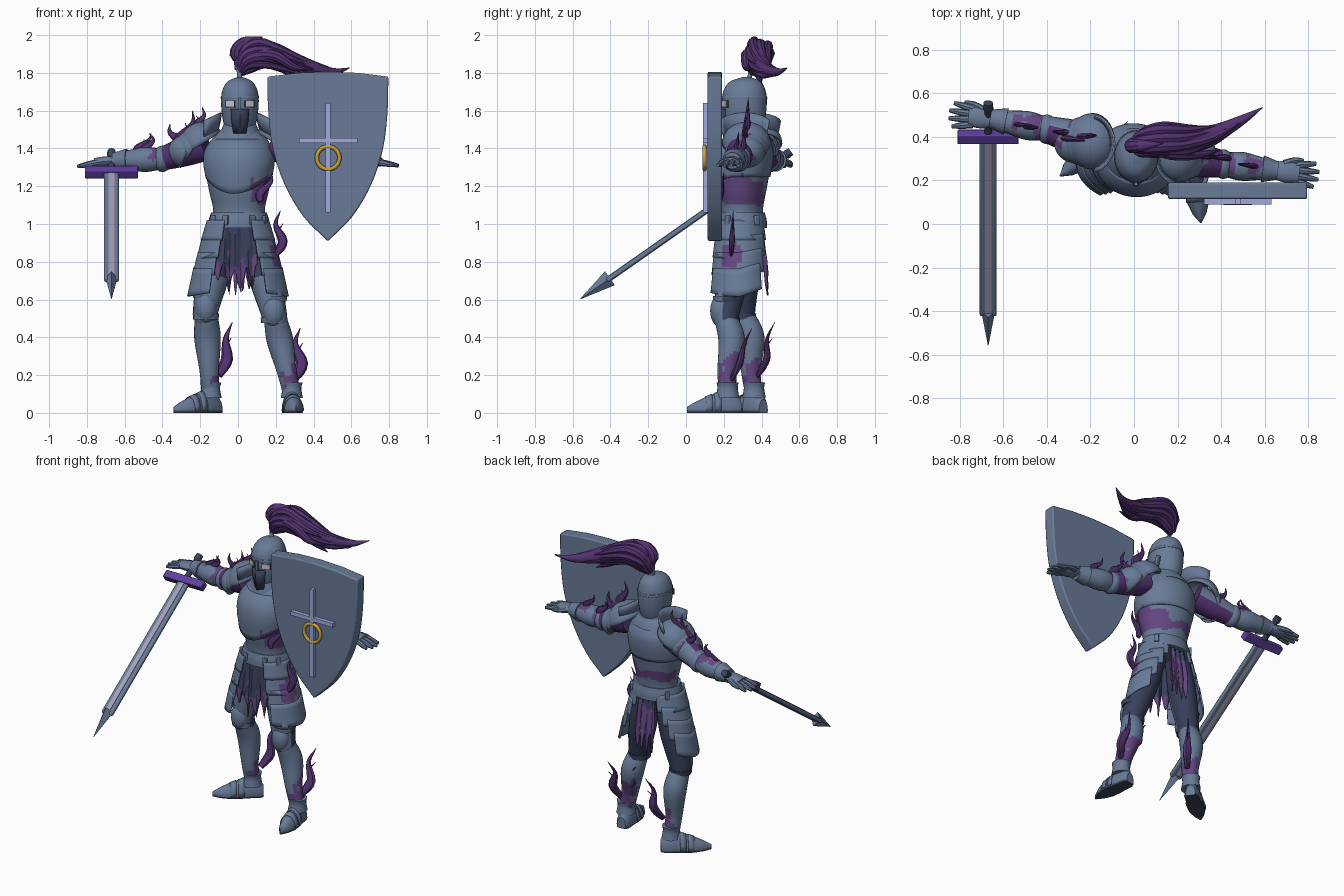
import bpy, bmesh, random
from math import sin, cos, pi, radians
from mathutils import Vector, Matrix, noise

random.seed(4)
if "Cube" in bpy.data.objects:
    bpy.data.objects.remove(bpy.data.objects["Cube"])

# Materials
MATS = {}
for label, rgb in {"steel": (104, 122, 150), "dark_steel": (60, 68, 86), "navy_cloth": (60, 66, 92),
                   "flame_purple": (84, 54, 112), "purple_paint": (100, 72, 128), "guard_violet": (96, 66, 160),
                   "lavender": (160, 170, 220), "gold": (205, 160, 55), "eye_pale": (205, 195, 205),
                   "fuller_grey": (162, 158, 184)}.items():
    m = bpy.data.materials.new(label)
    m.use_nodes = True
    col = [(v / 255) ** 2.2 for v in rgb] + [1]
    m.diffuse_color = col
    m.node_tree.nodes["Principled BSDF"].inputs["Base Color"].default_value = col
    MATS[label] = m

# Flames: base, tip, width, sideways sway
FLAMES = [((-.22, .4, 1.46), (-.19, .41, 1.62), .024, (-.03, 0, 0)), ((-.3, .41, 1.38), (-.36, .43, 1.53), .028, (.03, 0, 0)),
          ((-.3, .4, 1.38), (-.24, .38, 1.6), .028, (-.03, 0, 0)), ((-.46, .45, 1.36), (-.47, .44, 1.48), .022, (-.03, 0, 0)),
          ((-.54, .46, 1.37), (-.46, .45, 1.48), .016, (-.02, 0, 0)), ((.24, .32, 1.46), (.22, .33, 1.67), .03, (.03, 0, 0)),
          ((.33, .3, 1.38), (.34, .32, 1.57), .03, (-.03, .01, 0)), ((.42, .28, 1.37), (.36, .33, 1.5), .026, (.02, .01, 0)),
          ((.55, .26, 1.37), (.48, .28, 1.49), .02, (.02, 0, 0)), ((.2, .24, .84), (.225, .25, 1.07), .026, (.03, 0, 0)),
          ((.12, .18, 1.12), (.18, .2, 1.27), .024, (-.02, 0, 0)), ((-.1, .38, .2), (-.03, .47, .48), .032, (.02, .02, 0)),
          ((.3, .24, .18), (.33, .35, .45), .032, (.03, .01, 0)), ((.24, .27, .28), (.16, .3, .44), .026, (-.02, 0, 0))]


def patchy(c, n):
    """Stain the armour around each flame, wider for bigger flames."""
    near = min((c - Vector(f[0])).length / f[2] for f in FLAMES)
    return "purple_paint" if near < 2.5 + 1.3 * noise.noise(c * 22) else None


def finish(bm, name, mat, rule=None, solid=0, bevel=0):
    """Turn a bmesh into an object; rule(center, normal) may name another material."""
    bmesh.ops.recalc_face_normals(bm, faces=bm.faces)
    bm.normal_update()
    names = [mat]
    for f in bm.faces:
        pick = (rule and rule(f.calc_center_median(), f.normal)) or mat
        if pick not in names:
            names.append(pick)
        f.material_index = names.index(pick)
    me = bpy.data.meshes.new(name)
    bm.to_mesh(me)
    bm.free()
    for n in names:
        me.materials.append(MATS[n])
    me.shade_smooth()
    me.set_sharp_from_angle(angle=radians(35))
    ob = bpy.data.objects.new(name, me)
    bpy.context.collection.objects.link(ob)
    if solid:
        ob.modifiers.new("thickness", "SOLIDIFY").thickness = solid
    if bevel:
        mod = ob.modifiers.new("edge", "BEVEL")
        mod.width, mod.segments = bevel, 2
    return ob


def skin(name, rings, mat, rule=None, wrap=True, solid=0):
    """Bridge equal rings of points; closed rings are capped."""
    bm = bmesh.new()
    vs = [[bm.verts.new(p) for p in r] for r in rings]
    n = len(vs[0])
    for a, b in zip(vs, vs[1:]):
        for i in range(n if wrap else n - 1):
            j = (i + 1) % n
            bm.faces.new((a[i], a[j], b[j], b[i]))
    if wrap and not solid:
        bm.faces.new(vs[0])
        bm.faces.new(vs[-1])
    return finish(bm, name, mat, rule, solid)


def smooth(pts, steps=4):
    """Catmull-Rom interpolation of tuples of any length."""
    p = [Vector(q) for q in pts]
    p = [2 * p[0] - p[1]] + p + [2 * p[-1] - p[-2]]
    out = []
    for a, b, c, d in zip(p, p[1:], p[2:], p[3:]):
        for k in range(steps):
            t = k / steps
            out.append(b + (c - a) * t / 2 + (a * 2 - b * 5 + c * 4 - d) * t * t / 2
                       + (b * 3 - a - c * 3 + d) * t ** 3 / 2)
    return out + [p[-2]]


def tube(name, pts, mat, seg=14, flat=1, up=(0, 1, 0), rule=None, steps=4):
    """Round limb through (x, y, z, radius) points."""
    q = smooth(pts, steps)
    rings = []
    for i, v in enumerate(q):
        t = (q[min(i + 1, len(q) - 1)] - q[max(i - 1, 0)]).to_3d().normalized()
        side = t.cross(Vector(up)).normalized()
        nor = side.cross(t)
        r = max(v[3], .002)
        rings.append([v.to_3d() + r * (cos(a) * side + flat * sin(a) * nor)
                      for a in (2 * pi * k / seg for k in range(seg))])
    return skin(name, rings, mat, rule)


def loft(name, rows, mat, seg=32, yaw=0, dip=0, rule=None, solid=0, steps=4):
    """Stacked ellipses (z, rx, ry, cx, cy); dip pulls the first rings down to a front point."""
    rot = Matrix.Rotation(yaw, 3, "Z")
    rings = []
    for i, (z, rx, ry, cx, cy) in enumerate(smooth(rows, steps)):
        drop = dip * max(0, 1 - i / 6)
        rings.append([Vector((cx, cy, z)) + rot @ Vector((rx * sin(a), -ry * cos(a), -drop * max(0, cos(a)) ** 2))
                      for a in (2 * pi * k / seg for k in range(seg))])
    return skin(name, rings, mat, rule, True, solid)


def ball(name, loc, size, mat, turn=0, half=False, rule=None):
    bm = bmesh.new()
    bmesh.ops.create_uvsphere(bm, u_segments=28, v_segments=16, radius=1)
    if half:
        bmesh.ops.delete(bm, geom=[v for v in bm.verts if v.co.z < -.1], context="VERTS")
    bm.transform(Matrix.Translation(loc) @ Matrix.Rotation(turn, 4, "Y") @ Matrix.Diagonal((*size, 1)))
    return finish(bm, name, mat, rule, .012 if half else 0)


def box(name, loc, size, mat, tilt=0, yaw=0, bevel=0):
    bm = bmesh.new()
    bmesh.ops.create_cube(bm, size=1)
    bm.transform(Matrix.Translation(loc) @ Matrix.Rotation(yaw, 4, "Z") @ Matrix.Rotation(tilt, 4, "X")
                 @ Matrix.Diagonal((*size, 1)))
    return finish(bm, name, mat, bevel=bevel)


# Torso, breastplate, gorget, belt
def torso_rule(c, n):
    wave = .04 * noise.noise(c * 14)
    if (n.y > .1 or c.x > .07) and 1.11 + wave < c.z < 1.18 + .6 * max(0, c.x - .05) + wave:
        return "purple_paint"


TURN = -.17
loft("torso", [(1.0, .145, .115, .005, .295), (1.08, .138, .112, .005, .295), (1.18, .16, .13, .005, .295),
               (1.3, .18, .145, .005, .3), (1.4, .175, .14, .005, .31), (1.47, .13, .11, .01, .32),
               (1.52, .075, .075, .01, .32)], "steel", seg=64, yaw=TURN, rule=torso_rule, steps=8)
loft("breastplate", [(1.25, .178, .156, .005, .29), (1.33, .19, .168, .005, .292), (1.4, .178, .155, .005, .305),
                     (1.45, .14, .125, .008, .315)], "steel", seg=64, yaw=TURN, dip=.09, solid=.01,
     rule=lambda c, n: "purple_paint" if c.x > .06 and c.y < .3 and c.z < 1.25 + .04 * noise.noise(c * 14) else None)
loft("gorget", [(1.43, .13, .12, .01, .31), (1.47, .11, .11, .01, .31), (1.53, .085, .09, .01, .31)],
     "steel", solid=.012)
loft("belt", [(.98, .165, .135, .005, .295), (1.02, .16, .132, .005, .295), (1.06, .148, .122, .005, .295)], "steel")
for a in (-1.0, -.45, .45, 1.0, 2.2, -2.2):
    box("belt_pouch", (.005 + .163 * sin(a), .295 - .135 * cos(a), 1.02), (.03, .018, .05), "steel", yaw=a, bevel=.004)

# Helmet with visor, eyes, brow and crest stub
loft("helmet", [(1.49, .075, .09, .01, .31), (1.56, .092, .11, .01, .31), (1.65, .1, .118, .01, .31),
                (1.71, .092, .11, .01, .31), (1.755, .065, .08, .01, .315), (1.778, .015, .02, .01, .32)], "steel")
loft("brow_band", [(1.664, .102, .121, .01, .31), (1.678, .101, .119, .01, .31)], "steel", solid=.006)
visor = [(1.48, .03, .195), (1.55, .042, .188), (1.61, .045, .187)]
skin("visor", [[(.01 + w * k, y + .022 * abs(k) + (-.008 if k == 0 else 0), z) for k in (-1, -.5, 0, .5, 1)]
               for z, w, y in visor], "dark_steel", wrap=False, solid=.008)
box("nose_guard", (.01, .187, 1.61), (.014, .018, .12), "steel")
for s in (-1, 1):
    box("eye_slot", (.01 + s * .05, .209, 1.636), (.056, .009, .038), "dark_steel", yaw=s * .48)
    box("eye", (.01 + s * .051, .206, 1.637), (.046, .008, .03), "eye_pale", yaw=s * .48)
tube("crest_stub", [(.01, .33, 1.75, .022), (.008, .34, 1.79, .012), (.006, .35, 1.83, .02)], "steel")

# Plume: a core, strands and loose curls
core = [(.005, .36, 1.81, .025), (.04, .37, 1.88, .06), (.13, .385, 1.905, .064), (.25, .39, 1.87, .055),
        (.38, .42, 1.825, .04), (.5, .48, 1.805, .022), (.59, .535, 1.825, .002)]
tube("plume_core", core, "flame_purple", seg=12)
for k in range(9):
    a, cut = 2 * pi * k / 9, random.choice((5, 6, 7))
    strand = []
    for i, (x, y, z, r) in enumerate(core[:cut]):
        o = .8 * r + (.012 * random.uniform(-1, 1) if i else 0)
        strand.append((x - .35 * o * sin(a), y + o * cos(a), z + o * sin(a), .45 * r if i < cut - 1 else .002))
    tube("plume_strand", strand, "flame_purple", seg=8)
for curl in ([(.04, .37, 1.87, .03), (-.01, .36, 1.9, .035), (.03, .36, 1.96, .03), (.13, .37, 1.99, .002)],
             [(.1, .37, 1.9, .03), (.2, .37, 1.86, .035), (.3, .385, 1.79, .022), (.38, .4, 1.745, .002)],
             [(.1, .34, 1.9, .03), (.2, .32, 1.89, .03), (.3, .32, 1.83, .02), (.4, .34, 1.82, .002)]):
    tube("plume_curl", curl, "flame_purple", seg=10)

# Arms, pauldrons and hands; each side has shoulder, elbow, wrist and fingertip points
ARMS = {-1: [(-.17, .37, 1.42), (-.4, .435, 1.345), (-.66, .485, 1.335), (-.86, .505, 1.315)],
        1: [(.18, .31, 1.42), (.41, .275, 1.345), (.66, .245, 1.335), (.86, .22, 1.32)]}
for s, pts in ARMS.items():
    sh, el, wr, tip = map(Vector, pts)
    mid, fore = sh.lerp(el, .5), el.lerp(wr, .35)
    tube("upper_arm", [(*sh, .085), (*mid, .078), (*el, .062)], "flame_purple", seg=20, up=(0, 0, 1), steps=6,
         rule=lambda c, n: "steel" if c.x < 0 and n.y > .4 and n.z > -.3 else None)
    tube("vambrace", [(*el, .054), (*fore, .066), (*el.lerp(wr, .75), .05), (*wr, .044)], "steel", seg=24,
         up=(0, 0, 1), rule=patchy, steps=8)
    tube("gauntlet_cuff", [(*el.lerp(wr, .72), .062), (*wr, .042)], "steel", up=(0, 0, 1), steps=1)
    ball("elbow_cop", el, (.052, .068, .07), "steel")
    ball("pauldron", (sh.x + s * .02, sh.y + .01, 1.425), (.12, .13, .115), "steel", s * .55, True)
    for k in (1, 2):
        ball("pauldron_lame", (sh.x + s * (.03 + .035 * k), sh.y + .01, 1.42 - .02 * k),
             (.11 - .01 * k, .125 - .012 * k, .1), "steel", s * (.8 + .2 * k), True, patchy)
    skin("pauldron_flange", [[(sh.x + s * .03 - s * r * cos(a), sh.y + r * 1.2 * sin(a), z + .05 * cos(a))
                             for a in (radians(d) for d in range(-80, 81, 16))]
                            for r, z in ((.085, 1.44), (.1, 1.5), (.105, 1.54))], "steel", wrap=False, solid=.01)
    d = (tip - wr).normalized()
    w = d.cross(Vector((0, 0, 1))).normalized()
    tube("palm", [(*(wr - d * .02), .038), (*(wr + d * .04), .05), (*(wr + d * .1), .044)], "steel",
         up=(0, 0, 1), flat=.55)
    for k in range(4):
        o = (k - 1.5) * .024
        a, b = wr + d * .08 + w * o, wr + d * (.2 - .018 * abs(k - 1.5)) + w * o * 1.5 - Vector((0, 0, .012))
        tube("finger", [(*a, .017), (*a.lerp(b, .5), .016), (*b, .009)], "steel", seg=8, up=(0, 0, 1), steps=2)
    a = wr + d * .03 + Vector((0, .035, 0))
    tube("thumb", [(*a, .018), (*(a + d * .05 + Vector((0, .022, -.005))), .015),
                   (*(a + d * .09 + Vector((0, .027, -.01))), .008)], "steel", seg=8, up=(0, 0, 1), steps=2)

# Tassets: overlapping lames on both hips, open at front and back, lower in front
for s in (-1, 1):
    for k in range(4):
        top, rows = 1.02 - .085 * k, []
        first, last = 26 + 3 * k, 155 - 9 * k
        for t in (0, .2, .4, .6, .8, 1):
            grow = .165 + .024 * k + .032 * t
            rows.append([(s * grow * sin(a), .285 - (grow * .5 + .055) * cos(a),
                          top - .105 * t - .014 * k * t * sin(a) - .016 * k * min(0, cos(a)))
                         for a in (radians(first + (last - first) * j / 32) for j in range(33))])
        skin("tasset_lame", rows, "steel", patchy, wrap=False, solid=.01)

# Tattered loincloth, front and back: one sheet each, torn to points at the hem
for y0, y1, left, right, stain in ((.19, .17, -.13, .1, .8), (.4, .43, -.06, .07, .93)):
    hem = [.6 + .045 * abs(i % 6 - 3) + .05 * random.random() + .5 * abs(left + (right - left) * i / 24)
           for i in range(25)]
    rows = [[((left + (right - left) * i / 24) * (.9 + .15 * t), y0 + (y1 - y0) * t + .006 * sin(i * .9),
              1 + (hem[i] - 1) * t) for i in range(25)] for t in (j / 20 for j in range(21))]
    skin("loincloth", rows, "purple_paint", wrap=False, solid=.008,
         rule=lambda c, n, stain=stain: "navy_cloth" if c.z > stain + .11 * noise.noise(c * 16) else None)


# Legs and armoured feet: hip, knee, ankle, heel and toe points
def knee_rule(c, n):
    return "navy_cloth" if n.y > -.25 else None


LEGS = {-1: ((-.08, .31, .96), (-.17, .3, .55), (-.145, .36, .1), (-.1, .41), (-.34, .22)),
        1: ((.08, .29, .96), (.19, .215, .53), (.285, .22, .1), (.272, .29), (.307, .005))}
for s, (hip, knee, ankle, heel, toe) in LEGS.items():
    H, K, A = map(Vector, (hip, knee, ankle))
    tube("thigh", [(*H, .075), (*H.lerp(K, .5), .086), (*K, .068), (*K.lerp(A, .15), .058)], "navy_cloth", seg=20,
         steps=8, rule=lambda c, n: "steel" if c.z < .72 and n.y < -.3 else None)
    calf = K.lerp(A, .35) + Vector((0, .025, 0))
    tube("greave", [(*K.lerp(A, .1), .062), (*calf, .07), (*K.lerp(A, .72), .052), (*A, .046)], "steel", seg=24,
         rule=patchy, steps=10)
    ball("knee_cop", K + Vector((0, -.035, .01)), (.058, .052, .085), "steel")
    for up in (.075, -.04):
        c = K + Vector((0, 0, up))
        loft("knee_band", [(c.z - .015, .067, .07, c.x, c.y), (c.z + .015, .07, .072, c.x, c.y)], "steel", seg=20,
             rule=knee_rule)
    loft("ankle_cuff", [(.08, .058, .062, A.x, A.y), (.13, .05, .054, A.x, A.y), (.16, .056, .058, A.x, A.y)], "steel", seg=20)
    a, b = Vector((*heel, 0)), Vector((*toe, 0))
    side = (b - a).normalized().cross(Vector((0, 0, 1)))
    shape = [(0, .03, .06), (.08, .044, .09), (.28, .046, .12), (.45, .052, .095), (.65, .052, .072),
             (.85, .032, .045), (1, .003, .02)]
    skin("sabaton", [[a.lerp(b, t) + side * w * cos(q) + Vector((0, 0, .012 + max(0, h * sin(q)) if sin(q) > -.1 else 0))
                      for q in (2 * pi * j / 16 for j in range(16))] for t, w, h in shape], "steel",
         rule=lambda c, n: "dark_steel" if c.z < .01 else None)
    for t, w, h in ((.44, .054, .1), (.6, .055, .082)):
        rows = [[a.lerp(b, t + o) + side * w * cos(q) + Vector((0, 0, .012 + (h - .12 * o) * sin(q)))
                 for q in (pi * j / 10 for j in range(11))] for o in (-.06, .06)]
        skin("sabaton_lame", rows, "steel", wrap=False, solid=.004)

# Flames: flattened S-shaped wisps with a smaller side tongue
for base, tip, width, sway in FLAMES:
    a, o = Vector(base), Vector(sway)
    for reach, size, shift in ((1, 1, 0), (.7, .6, .7)):
        end = a.lerp(Vector(tip), reach) + o * shift
        tube("flame", [(*a, width * .6), (*(a.lerp(end, .3) + o), width * size),
                       (*(a.lerp(end, .68) - o * .6), width * size * .5), (*end, .001)],
             "flame_purple", seg=8, flat=.6)

# Shield with raised cross and ring
half = [v.to_2d() for v in smooth([(.32, 1.78), (.316, 1.6), (.292, 1.4), (.23, 1.21), (.13, 1.04), (0, .908)])]
outline = [(x, z) for x, z in half] + [(-x, z) for x, z in reversed(half[:-1])] + [(-.16, 1.8), (0, 1.806), (.16, 1.8)]
bm = bmesh.new()
face = bm.faces.new([bm.verts.new((.476 + x, .19, z)) for x, z in outline])
rim = bmesh.ops.extrude_face_region(bm, geom=[face])["geom"]
bmesh.ops.translate(bm, verts=[v for v in rim if isinstance(v, bmesh.types.BMVert)], vec=(0, -.075, 0))
finish(bm, "shield", "steel", bevel=.008)
box("cross_upright", (.477, .105, 1.35), (.026, .03, .58), "lavender")
box("cross_bar", (.477, .105, 1.443), (.31, .03, .026), "lavender")
bpy.ops.mesh.primitive_torus_add(location=(.477, .098, 1.35), rotation=(pi / 2, 0, 0), major_radius=.06,
                                 minor_radius=.011, major_segments=32, minor_segments=10)
ring = bpy.context.object
ring.name = "shield_ring"
ring.data.materials.append(MATS["gold"])
ring.data.shade_smooth()

# Sword, laid out along one tilted axis from the guard
TILT, GUARD = radians(35), Vector((-.67, .4, 1.275))


def along(d):
    return GUARD - Vector((0, cos(TILT), sin(TILT))) * d


box("sword_guard", GUARD, (.28, .05, .05), "guard_violet", TILT, bevel=.004)
box("sword_blade", along(.5), (.078, 1.0, .026), "steel", TILT, bevel=.008)
box("sword_fuller", along(.5), (.03, .99, .032), "fuller_grey", TILT)
tube("sword_grip", [(*along(0), .018), (*along(-.15), .018), (*along(-.16), .024), (*along(-.19), .022)],
     "dark_steel", up=(1, 0, 0), steps=1)
tube("sword_tip", [(*along(.98), .045), (*along(1.17), .001)], "steel", seg=4, flat=.7, up=(1, 0, 0), steps=1)
